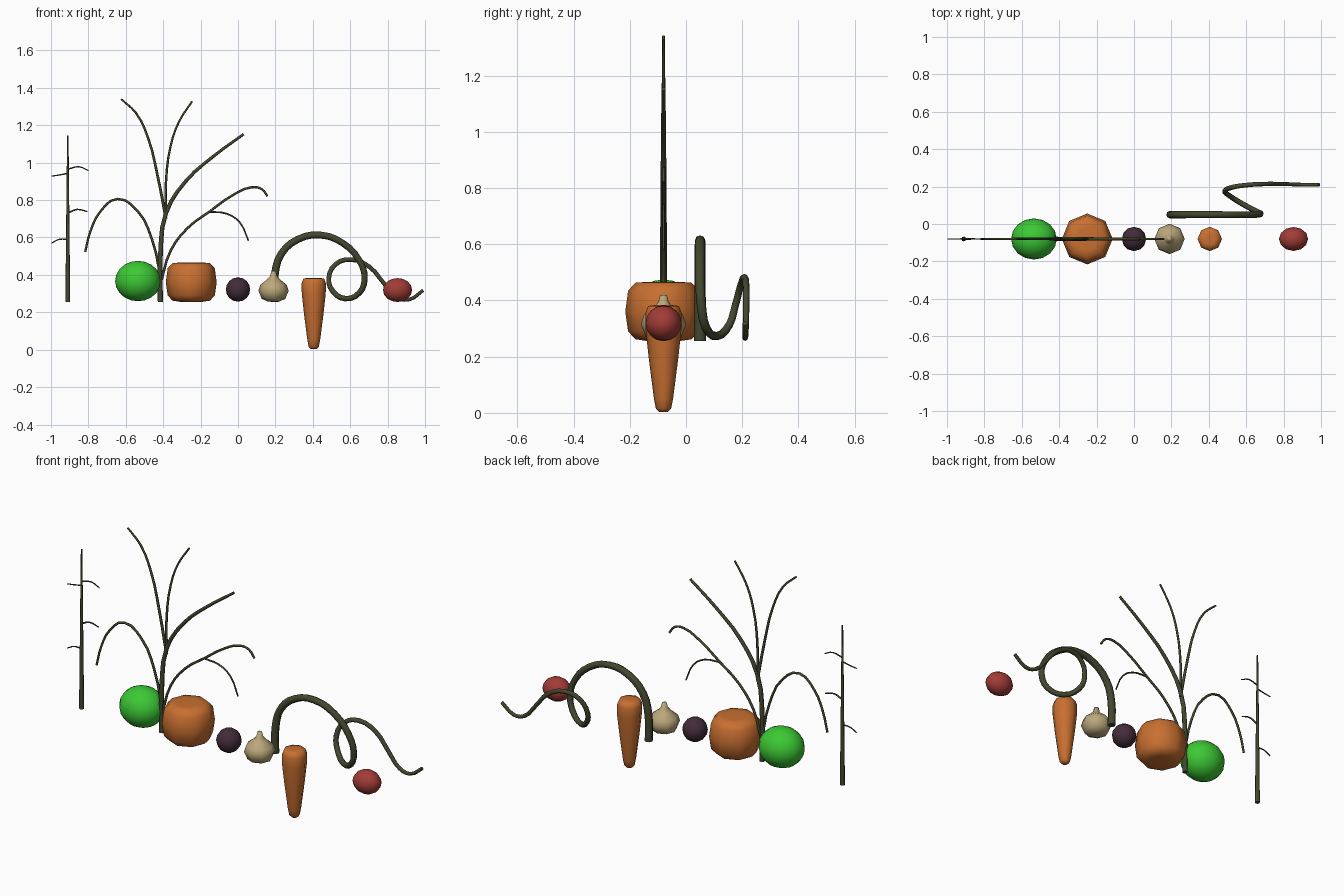
import bpy
import bmesh
from math import pi, cos, sin

cube = bpy.data.objects.get("Cube")
if cube:
    bpy.data.objects.remove(cube, do_unlink=True)

ROW_Y = -0.08


def material(name, rgb):
    m = bpy.data.materials.new(name)
    m.use_nodes = True
    color = (*rgb, 1)
    m.diffuse_color = color
    m.node_tree.nodes["Principled BSDF"].inputs["Base Color"].default_value = color
    return m


olive = material("dark olive", (0.056, 0.062, 0.028))
orange = material("orange", (0.58, 0.16, 0.03))
green = material("bright green", (0.045, 0.58, 0.035))
purple = material("dark purple", (0.055, 0.025, 0.042))
cream = material("cream", (0.5, 0.39, 0.2))
red = material("dull red", (0.36, 0.045, 0.038))


def finish(name, bm, mat, location):
    bmesh.ops.recalc_face_normals(bm, faces=bm.faces)
    for f in bm.faces:
        f.smooth = True
    mesh = bpy.data.meshes.new(name)
    bm.to_mesh(mesh)
    bm.free()
    mesh.materials.append(mat)
    ob = bpy.data.objects.new(name, mesh)
    ob.location = location
    bpy.context.collection.objects.link(ob)
    return ob


def lathe(name, x, profile, mat, sides=8):
    """Turn a (radius, height) profile, bottom to top, about a vertical axis."""
    bm = bmesh.new()
    rings = []
    for r, z in profile:
        rings.append([bm.verts.new((r * cos(2 * pi * i / sides), r * sin(2 * pi * i / sides), z))
                      for i in range(sides)])
    for a, b in zip(rings, rings[1:]):
        for i in range(sides):
            j = (i + 1) % sides
            bm.faces.new((a[i], a[j], b[j], b[i]))
    bm.faces.new(rings[0])
    bm.faces.new(rings[-1])
    return finish(name, bm, mat, (x, ROW_Y, 0))


def ball(name, x, z, size, mat, segments, rings):
    bm = bmesh.new()
    bmesh.ops.create_uvsphere(bm, u_segments=segments, v_segments=rings, radius=1)
    bmesh.ops.scale(bm, vec=size, verts=bm.verts)
    return finish(name, bm, mat, (x, ROW_Y, z))


def tube(name, points, start, end, mat=olive):
    """Tapered tube through points; (x, z) points lie in the plane of the row."""
    curve = bpy.data.curves.new(name, "CURVE")
    curve.dimensions = "3D"
    curve.bevel_depth = 1
    curve.bevel_resolution = 2
    curve.resolution_u = 3
    curve.use_fill_caps = True
    spline = curve.splines.new("BEZIER")
    spline.bezier_points.add(len(points) - 1)
    for i, (bp, p) in enumerate(zip(spline.bezier_points, points)):
        bp.co = p if len(p) == 3 else (p[0], ROW_Y, p[1])
        bp.handle_left_type = bp.handle_right_type = "AUTO"
        bp.radius = start + (end - start) * i / (len(points) - 1)
    curve.materials.append(mat)
    ob = bpy.data.objects.new(name, curve)
    bpy.context.collection.objects.link(ob)
    bpy.ops.object.select_all(action="DESELECT")
    ob.select_set(True)
    bpy.context.view_layer.objects.active = ob
    bpy.ops.object.convert(target="MESH")
    bpy.ops.object.shade_smooth_by_angle(angle=pi / 3)
    return ob


# Vegetables and fruit in a row
ball("cabbage", -0.535, 0.367, (0.122, 0.11, 0.108), green, 16, 10)
lathe("pumpkin", -0.25, [(0.06, 0.256), (0.1, 0.262), (0.126, 0.29), (0.136, 0.36),
                         (0.126, 0.435), (0.1, 0.463), (0.06, 0.466)], orange)
ball("plum", 0, 0.322, (0.065, 0.065, 0.065), purple, 12, 8)
lathe("garlic", 0.19, [(0.03, 0.257), (0.063, 0.272), (0.081, 0.315), (0.07, 0.348),
                       (0.035, 0.375), (0.018, 0.395), (0.012, 0.42)], cream)
lathe("carrot", 0.405, [(0.015, 0.003), (0.027, 0.015), (0.034, 0.05), (0.052, 0.19),
                        (0.064, 0.3), (0.065, 0.355), (0.055, 0.38), (0.03, 0.384)], orange)
ball("radish", 0.853, 0.319, (0.078, 0.064, 0.064), red, 12, 8)

# Bare stake with short twigs
tube("stake", [(-0.91, 0.256), (-0.91, 0.7), (-0.91, 1.145)], 0.013, 0.004)
tube("twig_upper_left", [(-0.91, 0.965), (-0.85, 0.978), (-0.8, 0.958)], 0.004, 0.003)
tube("twig_lower_left", [(-0.91, 0.73), (-0.86, 0.75), (-0.805, 0.738)], 0.005, 0.003)
tube("twig_upper_right", [(-0.91, 0.943), (-0.95, 0.935), (-0.997, 0.928)], 0.004, 0.003)
tube("twig_lower_right", [(-0.91, 0.59), (-0.955, 0.59), (-0.997, 0.57)], 0.004, 0.003)

# Tall stalk with arching leaves
tube("stalk", [(-0.415, 0.256), (-0.415, 0.5), (-0.385, 0.73), (-0.28, 0.9),
               (-0.13, 1.035), (0.03, 1.152)], 0.014, 0.007)
tube("leaf_top_right", [(-0.385, 0.7), (-0.43, 0.93), (-0.48, 1.13), (-0.545, 1.265),
                        (-0.625, 1.34)], 0.008, 0.005)
tube("leaf_top_middle", [(-0.385, 0.72), (-0.385, 0.9), (-0.36, 1.09), (-0.315, 1.22),
                         (-0.245, 1.328)], 0.007, 0.005)
tube("leaf_low_right", [(-0.412, 0.38), (-0.46, 0.59), (-0.54, 0.745), (-0.645, 0.806),
                        (-0.735, 0.74), (-0.79, 0.63), (-0.817, 0.523)], 0.007, 0.006)
tube("leaf_low_left", [(-0.41, 0.37), (-0.36, 0.53), (-0.27, 0.65), (-0.15, 0.74),
                       (-0.03, 0.825), (0.07, 0.868), (0.125, 0.86), (0.158, 0.82)], 0.007, 0.006)
tube("leaf_side_shoot", [(-0.15, 0.737), (-0.06, 0.727), (0.01, 0.68), (0.056, 0.582)],
     0.005, 0.004)

# Looping vine
tube("vine", [(0.195, 0.05, 0.256), (0.197, 0.05, 0.4), (0.23, 0.05, 0.51), (0.32, 0.05, 0.59),
              (0.44, 0.05, 0.613), (0.56, 0.05, 0.57), (0.65, 0.05, 0.475),
              (0.677, 0.055, 0.38), (0.65, 0.07, 0.305), (0.575, 0.11, 0.273),
              (0.505, 0.155, 0.315), (0.485, 0.175, 0.38), (0.52, 0.195, 0.455),
              (0.6, 0.208, 0.482), (0.7, 0.214, 0.445), (0.78, 0.214, 0.355),
              (0.85, 0.212, 0.28), (0.915, 0.21, 0.268), (0.99, 0.21, 0.318)], 0.021, 0.009)
